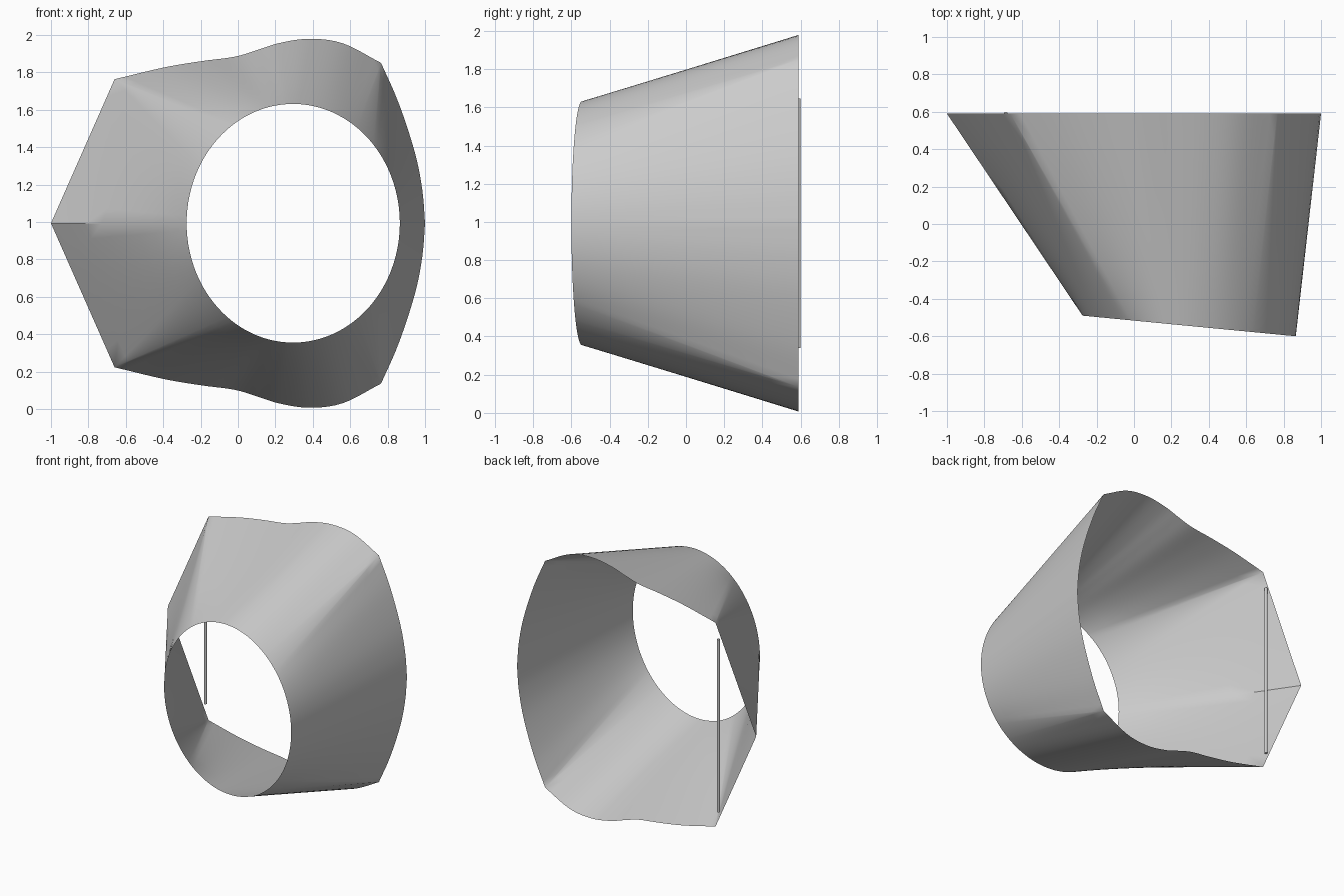
import bpy, bmesh, math
from mathutils import Vector

if "Cube" in bpy.data.objects:
    bpy.data.objects.remove(bpy.data.objects["Cube"])

CZ = 0.993          # height of the mirror plane
ROWS = 8            # divisions from front rim to back rim

# upper half of the back rim, in three smooth runs: (x, height above mirror plane, angle on front rim)
RUNS = [
    [(-1.0, 0.0, 180), (-0.66, 0.77, 152)],
    [(-0.66, 0.77, 152), (-0.66, 0.77, 125)],
    [(-0.66, 0.77, 125), (-0.4, 0.832, 117), (-0.2, 0.866, 110), (-0.02, 0.89, 103),
     (0.1, 0.925, 97), (0.22, 0.963, 92), (0.38, 0.986, 84), (0.56, 0.962, 72), (0.765, 0.857, 54)],
    [(0.765, 0.857, 54), (0.765, 0.857, 40)],
    [(0.765, 0.857, 40), (0.86, 0.64, 30), (0.945, 0.38, 18), (0.985, 0.18, 8), (1.0, 0.0, 0)],
]


def smooth_run(pts, steps):
    """Catmull-Rom curve through the points of one run."""
    p = [Vector(v) for v in pts]
    p = [2 * p[0] - p[1]] + p + [2 * p[-1] - p[-2]]
    out = []
    for i in range(1, len(p) - 2):
        a, b, c, d = p[i - 1:i + 3]
        for k in range(steps):
            t = k / steps
            out.append(0.5 * (2 * b + (c - a) * t + (2 * a - 5 * b + 4 * c - d) * t ** 2
                              + (3 * b - a - 3 * c + d) * t ** 3))
    return out


half = []
for run in RUNS:
    half += smooth_run(run, 8 if len(run) == 2 else 5)
half.append(Vector(RUNS[-1][-1]))
# mirror to the lower half
loop = half + [Vector((v.x, -v.y, -v.z)) for v in half[-2:0:-1]]


def front_point(deg):
    a = math.radians(deg)
    x = 0.295 + 0.57 * math.cos(a)
    return Vector((x, -0.49 - 0.11 * (x + 0.275) / 1.14, CZ + 0.638 * math.sin(a)))


# shell: ruled surface between oval front rim and shaped back rim
bm = bmesh.new()
grid = []
for v in loop:
    back, front = Vector((v.x, 0.59, CZ + v.y)), front_point(v.z)
    grid.append([bm.verts.new(back.lerp(front, r / ROWS)) for r in range(ROWS + 1)])
n = len(grid)
for i in range(n):
    a, b = grid[i], grid[(i + 1) % n]
    for r in range(ROWS):
        bm.faces.new((a[r], a[r + 1], b[r + 1], b[r]))
bmesh.ops.remove_doubles(bm, verts=bm.verts, dist=1e-5)
bmesh.ops.recalc_face_normals(bm, faces=bm.faces)
# make the normals point outward
bm.faces.ensure_lookup_table()
axis = Vector((0.25, 0, CZ))
if sum((f.calc_center_median() - axis).dot(f.normal) for f in bm.faces) < 0:
    bmesh.ops.reverse_faces(bm, faces=bm.faces)
mesh = bpy.data.meshes.new("hood_shell")
bm.to_mesh(mesh)
bm.free()
shell = bpy.data.objects.new("hood_shell", mesh)
bpy.context.collection.objects.link(shell)
bpy.context.view_layer.objects.active = shell
shell.select_set(True)
bpy.ops.object.shade_smooth_by_angle(angle=math.radians(32))

# thin upright rod at the back opening
bpy.ops.mesh.primitive_cylinder_add(vertices=12, radius=0.01, depth=1.305,
                                    location=(-0.685, 0.59, CZ))
rod = bpy.context.object
rod.name = "upright_rod"
bpy.ops.object.shade_smooth_by_angle(angle=math.radians(40))
